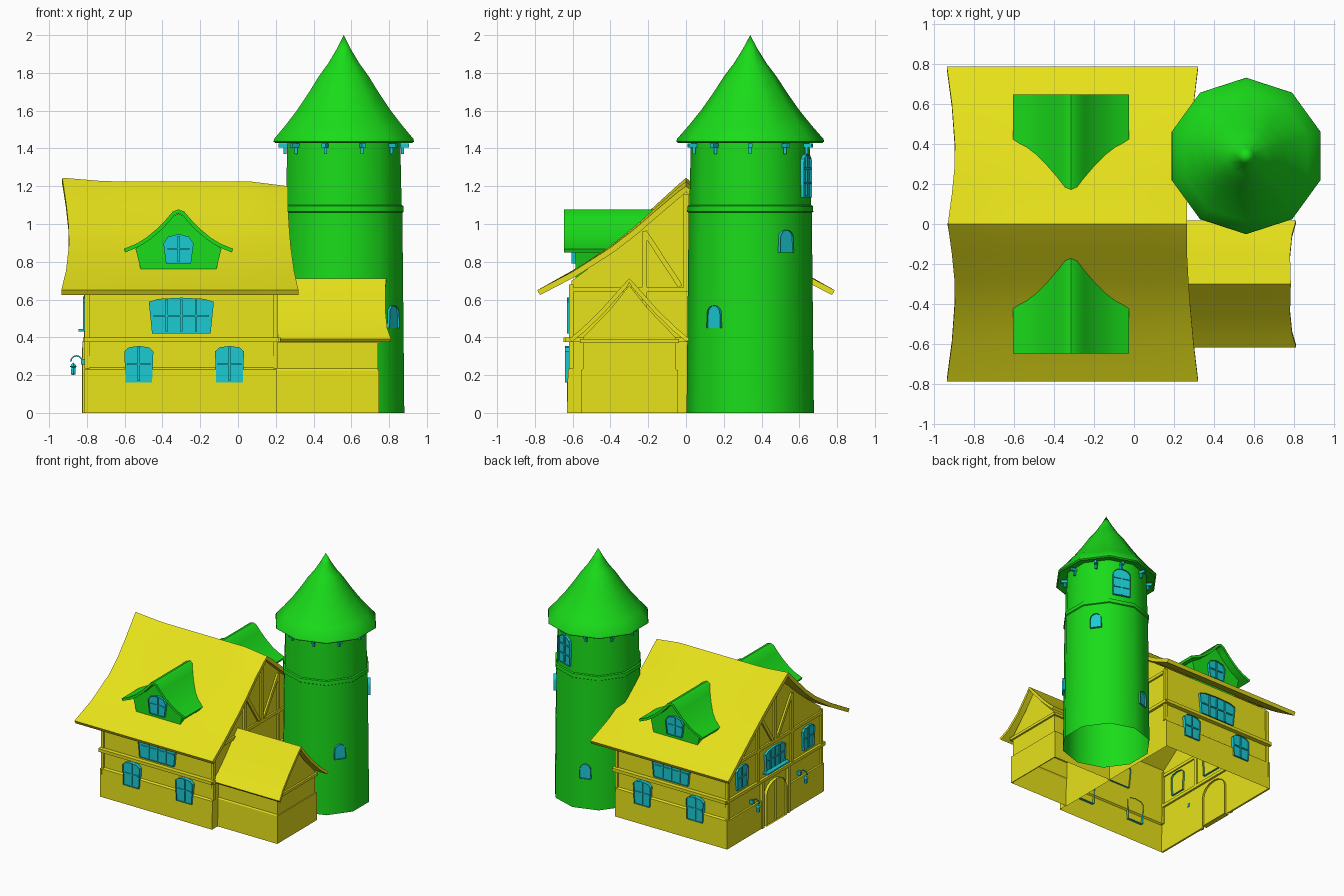
import bpy, bmesh, math
from mathutils import Vector, Matrix

if "Cube" in bpy.data.objects:
    bpy.data.objects.remove(bpy.data.objects["Cube"])

def material(name, c):
    m = bpy.data.materials.new(name)
    m.diffuse_color = (*c, 1)
    m.use_nodes = True
    m.node_tree.nodes["Principled BSDF"].inputs["Base Color"].default_value = m.diffuse_color
    return m

YEL = material("yellow", (0.8, 0.76, 0.01))
GRN = material("green", (0.01, 0.72, 0.01))
TEAL = material("teal", (0.01, 0.6, 0.65))

def finish(name, bm, mat, recalc=True, angle=30, thick=0):
    if recalc:
        bmesh.ops.recalc_face_normals(bm, faces=bm.faces)
    me = bpy.data.meshes.new(name)
    bm.to_mesh(me)
    bm.free()
    me.materials.append(mat)
    ob = bpy.data.objects.new(name, me)
    bpy.context.collection.objects.link(ob)
    bpy.ops.object.select_all(action='DESELECT')
    ob.select_set(True)
    bpy.context.view_layer.objects.active = ob
    if thick:
        s = ob.modifiers.new("thickness", 'SOLIDIFY')
        s.thickness, s.offset = thick, -1
        bpy.ops.object.modifier_apply(modifier=s.name)
    bpy.ops.object.shade_smooth_by_angle(angle=math.radians(angle))
    return ob

def box(name, lo, hi, mat):
    lo, hi = Vector(lo), Vector(hi)
    bm = bmesh.new()
    bmesh.ops.create_cube(bm, size=1, matrix=Matrix.Translation((lo + hi) / 2) @ Matrix.Diagonal((*(hi - lo), 1)))
    return finish(name, bm, mat)

def bar(name, p, q, w, mat):
    p, q = Vector(p), Vector(q)
    bm = bmesh.new()
    rot = (q - p).to_track_quat('Z', 'X').to_matrix().to_4x4()
    bmesh.ops.create_cube(bm, size=1, matrix=Matrix.Translation((p + q) / 2) @ rot @ Matrix.Diagonal((w, w, (q - p).length, 1)))
    return finish(name, bm, mat)

def shell(name, half, a0, a1, axis, mid, mat):
    """Walls: mirrored half outline (offset, z), extruded along an axis, open underneath."""
    pts = [(mid - u, v) for u, v in half] + [(mid + u, v) for u, v in half[::-1] if u > 0]
    bm = bmesh.new()
    rings = [[bm.verts.new((a, u, v) if axis == 'x' else (u, a, v)) for u, v in pts] for a in (a0, a1)]
    for i in range(len(pts) - 1):
        bm.faces.new((rings[0][i], rings[0][i + 1], rings[1][i + 1], rings[1][i]))
    for r in rings:
        bm.faces.new(r)
    return finish(name, bm, mat)

def roof(name, half, left, right, mat, loc=(0, 0, 0), rot=0, lift=lambda s: 0, thick=0.03, n=12):
    """Curved gable roof along local x; each profile row (y, z) has its own end positions."""
    k = len(half)
    idx = list(range(k - 1, 0, -1)) + list(range(k))
    bm = bmesh.new()
    m = Matrix.Translation(loc) @ Matrix.Rotation(rot, 4, 'Z')
    grid = []
    for j, i in enumerate(idx):
        y, z = half[i]
        fade = 1 - i / (k - 1)
        grid.append([bm.verts.new(m @ Vector((left[i] + (right[i] - left[i]) * s / n,
                     -y if j < k - 1 else y, z + fade * lift(s / n)))) for s in range(n + 1)])
    for a, b in zip(grid, grid[1:]):
        for s in range(n):
            bm.faces.new((a[s], a[s + 1], b[s + 1], b[s]))
    return finish(name, bm, mat, False, 40, thick)

def lathe(name, prof, loc, mat, seg=10):
    bm = bmesh.new()
    vs = [bm.verts.new((r, 0, z)) for r, z in prof]
    es = [bm.edges.new(p) for p in zip(vs, vs[1:])]
    bmesh.ops.spin(bm, geom=vs + es, cent=(0, 0, 0), axis=(0, 0, 1), angle=math.tau, steps=seg)
    bmesh.ops.remove_doubles(bm, verts=bm.verts, dist=1e-4)
    bm.transform(Matrix.Translation(loc) @ Matrix.Rotation(math.pi / 2, 4, 'Z'))
    return finish(name, bm, mat, True, 42)

def window(name, loc, ang, wb, wt, h, rise, mat=TEAL, n=4, d=0.02, frame=0.012, cols=1, rows=1):
    """Arched framed opening with glazing bars, facing outward at angle ang (degrees)."""
    pts = [(-wb, 0), (wb, 0)] + [(wt * math.cos(math.pi * i / n), h - rise + rise * math.sin(math.pi * i / n)) for i in range(n + 1)]
    bm = bmesh.new()
    face = bm.faces.new([bm.verts.new((x, -d, z)) for x, z in pts])
    back = [bm.verts.new((x, 0.015, z)) for x, z in pts]
    fv = list(face.verts)
    for i in range(len(pts)):
        j = (i + 1) % len(pts)
        bm.faces.new((fv[j], fv[i], back[i], back[j]))
    bmesh.ops.inset_region(bm, faces=[face], thickness=frame, use_even_offset=True)
    bmesh.ops.translate(bm, verts=face.verts, vec=(0, d * 0.6, 0))
    def glaze(x, z, sx, sz):
        bmesh.ops.create_cube(bm, size=1, matrix=Matrix.Translation((x, -d * 0.55, z)) @ Matrix.Diagonal((sx, d * 0.5, sz, 1)))
    for c in range(cols):
        glaze((c + 1) / (cols + 1) * 2 * wb - wb, h * 0.5, 0.012, h - 0.02)
    for r in range(rows):
        glaze(0, h * (r + 1) / (rows + 1), 2 * wb - 0.015, 0.009)
    bm.transform(Matrix.Translation(loc) @ Matrix.Rotation(math.radians(ang + 90), 4, 'Z'))
    return finish(name, bm, mat, False)

# Main house walls and roof
shell("house_walls", [(0.63, 0), (0.625, 0.23), (0.612, 0.24), (0.605, 0.7), (0.4, 0.85), (0.15, 1.06), (0, 1.18)],
      -0.8, 0.205, 'x', 0, YEL)
roof("house_roof", [(0, 1.215), (0.04, 1.185), (0.15, 1.09), (0.28, 0.975), (0.4, 0.88), (0.6, 0.75), (0.787, 0.65)],
     [-0.93, -0.925, -0.91, -0.897, -0.895, -0.91, -0.935], [0.265, 0.265, 0.265, 0.272, 0.28, 0.298, 0.32], YEL,
     lift=lambda s: 0.01 + 0.02 * max(0, 1 - s * 5) - 0.025 * max(0, s * 6 - 5))

# Floor beams, plinth boards and corner posts
for s in (-1, 1):
    side = "front" if s < 0 else "back"
    box(side + "_floor_beam", (-0.815, s * 0.63 - 0.018, 0.375), (0.215, s * 0.63 + 0.018, 0.4), YEL)
    for x in (-0.8, 0.2):
        box(side + "_corner_post", (x - 0.013, s * 0.607 - 0.012, 0.235), (x + 0.013, s * 0.607 + 0.012, 0.68), YEL)
    for lo, hi in ((-0.63, -0.15), (0.15, 0.63)):
        box("gable_plinth", (-0.815, lo, 0), (-0.8, hi, 0.23), YEL)
for x, side in ((-0.802, "left"), (0.207, "right")):
    box(side + "_floor_beam", (x - 0.018, -0.64, 0.375), (x + 0.018, 0.64, 0.4), YEL)
    box(side + "_eave_beam", (x - 0.012, -0.6, 0.64), (x + 0.012, 0.6, 0.665), YEL)
    bar(side + "_king_post", (x, 0, 0.66), (x, 0, 1.16), 0.028, YEL)
    for s in (-1, 1):
        bar(side + "_gable_brace", (x, s * 0.03, 0.67), (x, s * 0.22, 0.96), 0.026, YEL)
        bar(side + "_gable_post", (x, s * 0.22, 0.4), (x, s * 0.22, 0.96), 0.026, YEL)

# Left gable: door, windows, sill and lanterns
window("door", (-0.8, 0, 0), 180, 0.13, 0.13, 0.345, 0.1, YEL, 8, 0.025, 0.022, rows=0)
window("gable_window", (-0.8, 0, 0.435), 180, 0.12, 0.13, 0.18, 0.03, cols=3)
box("gable_sill", (-0.845, -0.145, 0.43), (-0.8, 0.145, 0.443), TEAL)
for s in (-1, 1):
    window("gable_side_window", (-0.8, s * 0.43, 0.43), 180, 0.065, 0.072, 0.185, 0.03)
    y = s * 0.31
    box("door_post", (-0.822, s * 0.17 - 0.014, 0), (-0.8, s * 0.17 + 0.014, 0.38), YEL)
    hook = [(-0.8 - 0.055 + 0.03 * math.cos(t), y, 0.272 + 0.03 * math.sin(t)) for t in [i * math.pi / 6 for i in range(7)]]
    for p, q in zip(hook, hook[1:]):
        bar("lantern_hook", p, q, 0.008, TEAL)
    box("lantern_bracket", (-0.832, y - 0.01, 0.255), (-0.795, y + 0.01, 0.285), TEAL)
    lathe("lantern", [(0, 0.2), (0.014, 0.205), (0.012, 0.24), (0.022, 0.245), (0, 0.268)], (-0.872, y, 0), TEAL, 6)

# Front and back: windows and dormers
for s, side in ((-1, "front"), (1, "back")):
    a = 90 * s
    window(side + "_wide_window", (-0.3, s * 0.61, 0.42), a, 0.155, 0.172, 0.19, 0.022, cols=3)
    for x in (-0.525, -0.045):
        window(side + "_window", (x, s * 0.62, 0.16), a, 0.07, 0.077, 0.195, 0.03)
    shell(side + "_dormer_walls", [(0.19, 0.71), (0.2, 0.76), (0.228, 0.87), (0.17, 0.905), (0.1, 0.965), (0.03, 1.04), (0, 1.055)],
          s * 0.585, s * 0.25, 'y', -0.315, GRN)
    roof(side + "_dormer_roof", [(0, 1.077), (0.03, 1.066), (0.065, 1.025), (0.11, 0.978), (0.17, 0.928), (0.22, 0.897), (0.29, 0.868)],
         [-0.647] * 7, [-0.13] * 7, GRN, (-0.315, 0, 0), -s * math.pi / 2, thick=0.02, n=4)
    window(side + "_dormer_window", (-0.315, s * 0.585, 0.79), a, 0.066, 0.08, 0.157, 0.05)

# Side annex
shell("annex_walls", [(0.257, 0), (0.252, 0.225), (0.245, 0.235), (0.245, 0.4), (0.1, 0.55), (0, 0.675)], 0.2, 0.74, 'x', -0.3, YEL)
roof("annex_roof", [(0, 0.712), (0.03, 0.68), (0.15, 0.545), (0.25, 0.448), (0.318, 0.392)],
     [0.2] * 5, [0.785, 0.782, 0.78, 0.79, 0.81], YEL, (0, -0.3, 0), thick=0.022, n=4)
box("annex_end_beam", (0.735, -0.56, 0.37), (0.755, -0.04, 0.392), YEL)
box("annex_end_plinth", (0.74, -0.557, 0), (0.747, -0.043, 0.228), YEL)
for y in (-0.55, -0.05):
    box("annex_side_beam", (0.2, y - 0.012, 0.37), (0.75, y + 0.012, 0.39), YEL)

# Round tower with flared roof
TX, TY = 0.56, 0.34
lathe("tower_walls", [(0.337, 0), (0.332, 0.5), (0.326, 1.06), (0.334, 1.065), (0.332, 1.095), (0.322, 1.1), (0.314, 1.45)], (TX, TY, 0), GRN)
lathe("tower_roof", [(0.3, 1.445), (0.38, 1.428), (0.391, 1.436), (0.388, 1.45), (0.325, 1.522), (0.258, 1.605), (0.195, 1.695),
                     (0.14, 1.78), (0.098, 1.836), (0.09, 1.845), (0.04, 1.925), (0, 2)], (TX, TY, 0), GRN)

def on_tower(ang, r, z):
    return (TX + r * math.cos(math.radians(ang)), TY + r * math.sin(math.radians(ang)), z)

for k in range(10):
    bar("roof_corbel", on_tower(36 * k, 0.29, 1.415), on_tower(36 * k, 0.345, 1.415), 0.022, TEAL)
    bar("corbel_foot", on_tower(36 * k, 0.312, 1.37), on_tower(36 * k, 0.312, 1.415), 0.016, TEAL)
for ang, z in ((-36, 0.45), (36, 0.85), (108, 0.25)):
    window("tower_window", on_tower(ang, 0.312, z), ang, 0.044, 0.042, 0.118, 0.042, n=8, cols=0, rows=0)
window("tower_large_window", on_tower(72, 0.302, 1.14), 72, 0.07, 0.07, 0.23, 0.05, n=6, rows=2)
